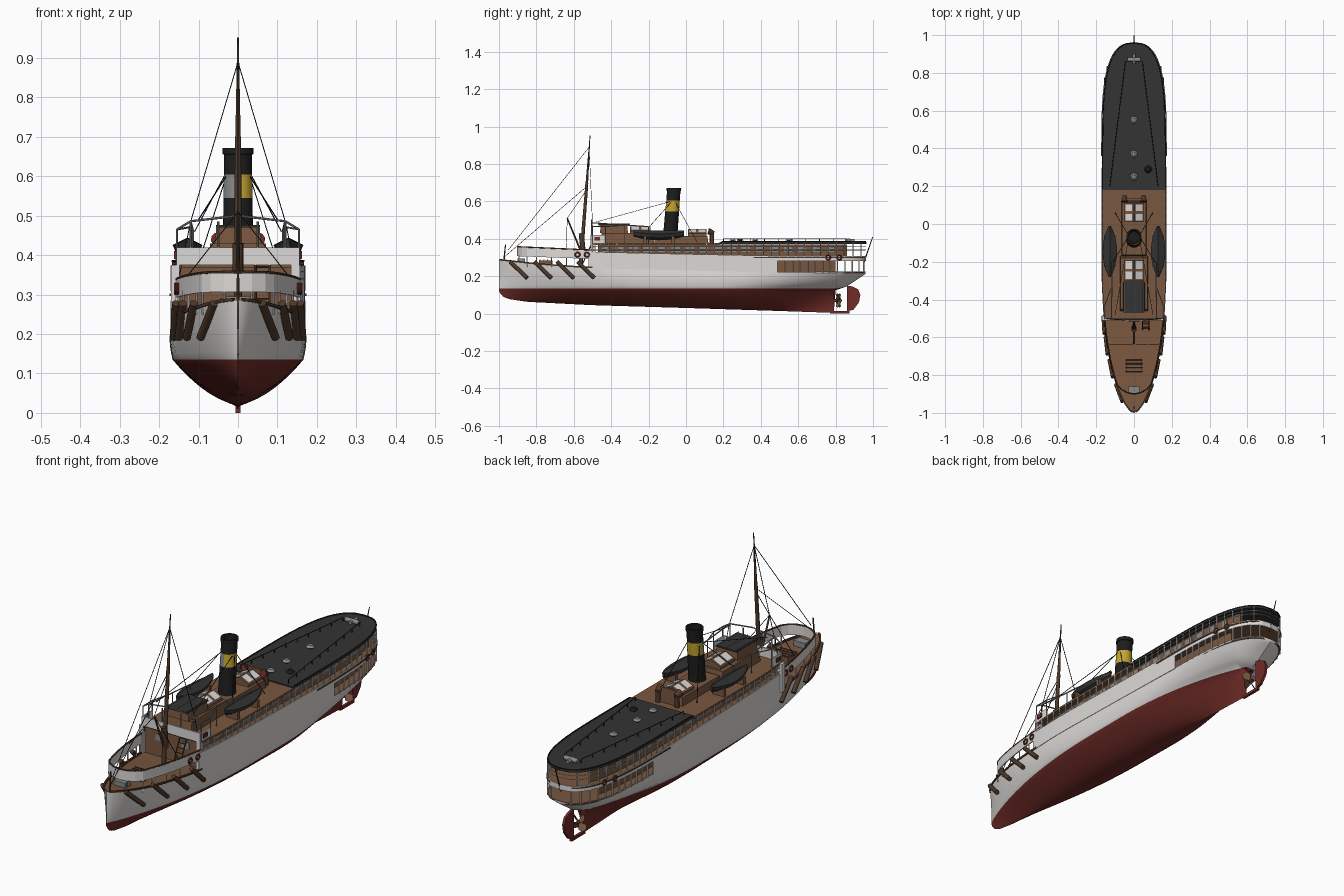
import bpy, bmesh, math
from mathutils import Vector

if "Cube" in bpy.data.objects:
    bpy.data.objects.remove(bpy.data.objects["Cube"])
V = Vector

def mat(name, c):
    m = bpy.data.materials.new(name)
    m.diffuse_color = (*c, 1)
    m.use_nodes = True
    m.node_tree.nodes["Principled BSDF"].inputs["Base Color"].default_value = m.diffuse_color
    return m
WHITE = mat("white paint", (.72, .70, .68)); RED = mat("red bottom", (.16, .025, .02))
BROWN = mat("brown deck", (.19, .095, .05)); DARK = mat("dark roof", (.033, .033, .033))
BLACK = mat("black", (.012, .012, .013)); YELLOW = mat("yellow", (.55, .38, .03))
GREY = mat("grey metal", (.25, .25, .25)); WOOD = mat("dark wood", (.075, .04, .022))

def mesh(name, vs, fs, mats, thick=0, smooth=False):
    me = bpy.data.meshes.new(name)
    me.from_pydata([tuple(v) for v in vs], [], fs)
    for m in (mats if isinstance(mats, list) else [mats]):
        me.materials.append(m)
    bm = bmesh.new(); bm.from_mesh(me)
    bmesh.ops.recalc_face_normals(bm, faces=bm.faces)
    bm.to_mesh(me); bm.free()
    ob = bpy.data.objects.new(name, me)
    bpy.context.collection.objects.link(ob)
    if thick:
        s = ob.modifiers.new("thickness", 'SOLIDIFY'); s.thickness = thick; s.offset = 0
    if smooth:
        bpy.ops.object.select_all(action='DESELECT')
        ob.select_set(True); bpy.context.view_layer.objects.active = ob
        bpy.ops.object.shade_smooth_by_angle(angle=math.radians(40))
    return ob

def box(name, x0, x1, y0, y1, z0, z1, m, taper=1.0):
    cx, cy = (x0+x1)/2, (y0+y1)/2
    vs = []
    for z, k in ((z0, 1), (z1, taper)):
        vs += [(cx+(x-cx)*k, cy+(y-cy)*k, z) for x, y in ((x0, y0), (x1, y0), (x1, y1), (x0, y1))]
    return mesh(name, vs, [(0, 1, 2, 3), (4, 5, 6, 7), (0, 1, 5, 4), (1, 2, 6, 5), (2, 3, 7, 6), (3, 0, 4, 7)], m)

def rods(name, segs, m, n=6):
    """Cylinders given as (start, end, radius, end radius) joined in one mesh."""
    vs, fs = [], []
    for a, b, r0, r1 in segs:
        a, b = V(a), V(b); d = (b-a).normalized()
        u = d.orthogonal().normalized(); w = d.cross(u); o = len(vs)
        for p, r in ((a, r0), (b, r1)):
            vs += [p+(u*math.cos(2*math.pi*i/n)+w*math.sin(2*math.pi*i/n))*r for i in range(n)]
        fs += [(o+i, o+(i+1) % n, o+n+(i+1) % n, o+n+i) for i in range(n)]
        fs += [tuple(range(o, o+n)), tuple(range(o+n, o+2*n))]
    return mesh(name, vs, fs, m, smooth=n > 8)

def path(pts, r):
    return [(a, b, r, r) for a, b in zip(pts, pts[1:]) if (V(a)-V(b)).length > 1e-5]

def lerp(t, pts):
    for (a, p), (b, q) in zip(pts, pts[1:]):
        if t <= b:
            return p+(q-p)*max(0, (t-a)/(b-a))
    return pts[-1][1]

# plan and profile curves of the ship
def plan(y):
    if y > .3: return max(.001, .168*max(0, 1-((y-.3)/.66)**4)**.4)
    if y < -.2: return max(.001, .168*max(0, 1-((-.2-y)/.8)**2.4)**.65)
    return .168
def water(y):
    u = (y-.1)/.76 if y > .1 else max(0, (-.1-y)/.9)
    return max(.002, .166*max(0, 1-abs(u)**2.1)**.9)
def keel(y):
    return lerp(y, [(-1, .12), (-.985, .095), (-.95, .078), (-.85, .063), (-.5, .045), (0, .03), (.5, .014),
                    (.79, .004), (.8, .125), (.86, .145), (.96, .212)])
def sheer(y):
    return lerp(y, [(-1, .287), (-.8, .265), (-.55, .247), (0, .235), (.5, .222), (.96, .226)])
def top(y): return lerp(y, [(-.52, .33), (0, .318), (.5, .308), (.96, .308)])
YS = [-1, -.992, -.98, -.96, -.94, -.92, -.9, -.87] + [-.84+.04*i for i in range(41)] + [.79, .8, .82, .84] + \
     [.84+.12*math.sin(math.pi/2*i/10) for i in range(1, 11)]
def span(y0, y1): return [y0]+[y for y in YS if y0+.004 < y < y1-.004]+[y1]

# hull loft: sections below and above the waterline
WL, vs, N = .135, [], 16
for y in YS:
    k, W, D, S = keel(y), water(y), plan(y), sheer(y)
    p = .55+(.45*((-.1-y)/.9)**2 if y < -.1 else 1.7*max(0, min(1, (y-.1)/.7))**3)
    wl = max(WL, k+.001); half = []
    for i in range(9):
        s = (i/8)**1.5
        half.append((min(W, D)*s**p, k+(wl-k)*s))
    for i in range(1, N-8):
        q = i/(N-9)
        e = .6 if y > -.4 else 1
        half.append((min(W, D)+(D-min(W, D))*q**e+.006*math.sin(math.pi*q)*D/.168, wl+(S-wl)*q))
    vs += [(-x, y, z) for x, z in reversed(half)]+[(x, y, z) for x, z in half[1:]]
M = 2*N-1
fs = [(a*M+i, a*M+i+1, (a+1)*M+i+1, (a+1)*M+i) for a in range(len(YS)-1) for i in range(M-1)]
hull = mesh("hull", vs, fs, [WHITE, RED], smooth=True)
for f in hull.data.polygons:
    f.material_index = int(f.center.z < WL and f.center.y < .87)

def strip(name, y0, y1, lo, hi, m, inset=0.0, thick=.005):
    ys, vs, fs = span(y0, y1), [], []
    for s in (-1, 1):
        o = len(vs)
        for y in ys:
            x = s*max(.001, plan(y)-inset)
            vs += [(x, y, lo(y)), (x, y, hi(y))]
        fs += [(o+2*i, o+2*i+2, o+2*i+3, o+2*i+1) for i in range(len(ys)-1)]
    return mesh(name, vs, fs, m, thick)

def deck(name, y0, y1, z, m, inset=0.0, thick=.006):
    ys = span(y0, y1)
    vs = [(s*max(.001, plan(y)-inset), y, z(y)) for y in ys for s in (-1, 1)]
    return mesh(name, vs, [(2*i, 2*i+1, 2*i+3, 2*i+2) for i in range(len(ys)-1)], m, thick)

# decks and topsides
deck("main_deck", -.99, .955, lambda y: sheer(y)-.006, BROWN, .003)
deck("upper_deck", -.49, .955, lambda y: top(y)-.008, BROWN, .004)
strip("topsides", -.52, .49, lambda y: sheer(y)-.004, top, WHITE)
strip("stern_band", .49, .96, lambda y: .282, top, WHITE)
strip("stern_rub_rail", .36, .95, lambda y: .297, lambda y: .303, WOOD, -.003)
deck("boat_deck", -.5, .18, lambda y: .372, BROWN, 0, .01)
deck("aft_roof", .18, .965, lambda y: .378, DARK, 0, .01)
strip("upper_house", -.47, .86, lambda y: top(y)-.008, lambda y: .37, BROWN, .035)
strip("lower_house", .3, .8, lambda y: .215, lambda y: .3, BROWN, .05)
box("front_wall", -.15, .15, -.495, -.485, .235, .372, BROWN)
for s in (-1, 1):
    box("front_wall_wing", s*.152-.018, s*.152+.004, -.51, -.485, .24, .375, WHITE)
    box("front_window", s*.07-.02, s*.07+.02, -.499, -.494, .32, .35, GREY)
for i in range(17):
    y = -.43+.075*i
    for s in (-1, 1):
        x = s*(plan(y)-.034)
        box("window", x-.003, x+.003, y-.022, y+.022, .328, .36, GREY)

# railings and stern posts
segs = []
for s in (-1, 1):
    for z in (.34, .358):
        segs += path([(s*plan(y), y, z) for y in span(-.5, .96)], .0018)
    for i in range(34):
        y = -.5+.0435*i
        segs.append(((s*plan(y), y, top(y)), (s*plan(y), y, .374), .003, .003))
    for y in (.53, .57, .61, .65, .69, .73, .77, .81, .85, .89, .925, .95):
        segs.append(((s*plan(y), y, .22), (s*plan(y), y, .285), .004, .004))
rods("white_rails", segs, WHITE)
segs = []
for s in (-1, 1):
    segs += path([(s*.128, .2, .4), (s*.045, .86, .4)], .002)
    for i in range(10):
        a = (s*(.128-.083*i/9), .2+.66*i/9)
        segs.append(((*a, .38), (*a, .4), .002, .002))
    segs += path([(s*(plan(y)-.002), y, .385) for y in span(.19, .96)], .003)
rods("roof_rails", segs, BLACK)

# raised bow screen curving across the foredeck
half = [(plan(y)-.002, y) for y in span(-.85, -.5)][::-1]+[(.068, -.875), (.035, -.893), (0, -.9)]
pts = half+[(-x, y) for x, y in half[-2::-1]]
vs = []
for x, y in pts:
    vs += [(x, y, lerp(y, [(-.9, .307), (-.5, .292)])), (x, y, lerp(y, [(-.9, .356), (-.5, .338)]))]
mesh("bow_screen", vs, [(2*i, 2*i+2, 2*i+3, 2*i+1) for i in range(len(pts)-1)], WHITE, .005)
rods("bow_screen_posts", [((x, y, .25), (x, y, .31), .003, .003) for x, y in pts[::2]], WHITE)
rods("bow_screen_cap", path([(x, y, lerp(y, [(-.9, .357), (-.5, .339)])) for x, y in pts], .004), WOOD)
strip("bow_cap_rail", -.995, -.5, lambda y: sheer(y)-.003, lambda y: sheer(y)+.005, WOOD, 0, .008)

# hanging log fenders and lifebuoys
segs = []
for s in (-1, 1):
    for y in (-.94, -.81, -.69, -.58):
        segs.append(((s*(plan(y)+.008), y, .278), (s*(plan(y+.09)+.004), y+.09, .19), .0105, .0105))
rods("log_fenders", segs, WOOD, 10)
for s in (-1, 1):
    for y in (-.58, -.53, .76, .82):
        bpy.ops.mesh.primitive_torus_add(location=(s*(plan(y)+.004), y, .315 if y < 0 else .3),
            rotation=(0, math.pi/2, 0), major_radius=.012, minor_radius=.004, major_segments=16, minor_segments=6)
        b = bpy.context.object; b.name = "lifebuoy"; b.data.materials.append(RED)

# foredeck fittings
box("fore_hatch", -.042, .042, -.785, -.715, .255, .285, BROWN)
rods("hatch_bars", [((-.045, -.78+.02*i, .287), (.045, -.78+.02*i, .287), .003, .003) for i in range(4)], WOOD)
box("winch", -.03, .03, -.9, -.86, .265, .295, GREY)
segs = [((x, -.56, .25), (x, -.5, .385), .003, .003) for x in (.045, .08)]
segs += [((.045, -.56+.009*i, .25+.02*i), (.08, -.56+.009*i, .25+.02*i), .002, .002) for i in range(1, 7)]
rods("deck_ladder", segs, WOOD)

# bridge front, awning frame
for s in (-1, 1):
    box("bridge_wing", s*.153-.003, s*.153+.003, -.505, -.43, .375, .42, WHITE)
    box("side_lamp", s*.158-.004, s*.158+.004, -.49, -.46, .39, .41, RED)
box("bridge_front", -.156, .156, -.51, -.503, .375, .42, WHITE)
segs = []
for s in (-1, 1):
    segs += path([(0, -.505, .5), (s*.12, -.505, .486), (s*.155, -.5, .465)], .003)
    segs += path([(s*.12, -.505, .486), (s*.115, -.2, .465), (s*.115, -.2, .375)], .003)
    segs += [((s*x, -.505, .41), (s*x, -.505, .485), .003, .003) for x in (.05, .12)]
    segs += [((s*.155, y, .37), (s*.155, y, .465), .0025, .0025) for y in (-.5, -.43)]
    segs += path([(s*.155, -.5, .465), (s*.155, -.43, .465), (s*.117, -.33, .472)], .0025)
    segs += path([(s*.117, -.33, .472), (s*.117, -.33, .375)], .0025)
rods("bridge_frame", segs, GREY)

# deckhouses and skylights
box("main_house", -.075, .075, -.46, -.17, .375, .43, BROWN, .94)
box("wheelhouse", -.058, .058, -.46, -.31, .43, .47, BROWN, .95)
box("wheelhouse_roof", -.056, .056, -.468, -.305, .47, .477, DARK)
box("funnel_casing", -.065, .065, -.17, .12, .375, .415, BROWN, .96)
rods("roof_bars", [((x, -.47, .479), (x, -.3, .479), .002, .002) for x in (-.05, 0, .05)], GREY)
for y0, y1, z in ((-.3, -.19, .43), (.01, .11, .415)):
    vs = [(x, y, z+h) for y in (y0, y1) for x, h in ((-.05, 0), (-.05, .012), (0, .036), (.05, .012), (.05, 0))]
    mesh("skylight", vs, [(i, i+1, i+6, i+5) for i in range(4)]+[(0, 1, 2, 3, 4), (5, 6, 7, 8, 9)], BROWN)
    for s in (-1, 1):
        for k in (0, 1):
            a, b = y0+.008+k*.5*(y1-y0), y0-.006+(k+1)*.5*(y1-y0)
            mesh("skylight_pane", [(s*x, y, z+.038-.48*x) for x, y in ((.006, a), (.045, a), (.045, b), (.006, b))],
                 [(0, 1, 2, 3)], WHITE, .003)
for s in (-1, 1):
    rods("cowl_vent", [((s*.05, .14, .375), (s*.05, .14, .43), .011, .011),
                       ((s*.05, .15, .43), (s*.05, .12, .44), .01, .019)], WOOD, 10)
    rods("cowl_mouth", [((s*.05, .12, .44), (s*.05, .118, .4405), .017, .017)], RED, 10)
box("bench_back", -.045, .045, .125, .135, .375, .45, BROWN)

# funnel: raked rings, coloured band by height and direction
n, rings = 32, [(.41, .04), (.435, .038), (.545, .037), (.605, .036), (.655, .036), (.656, .039), (.672, .039), (.672, .03), (.6, .03)]
vs = [(r*math.cos(2*math.pi*i/n), -.085+(z-.41)*.08+r*math.sin(2*math.pi*i/n), z) for z, r in rings for i in range(n)]
fs = [(a*n+i, a*n+(i+1) % n, (a+1)*n+(i+1) % n, (a+1)*n+i) for a in range(len(rings)-1) for i in range(n)]
fs.append(tuple(range((len(rings)-1)*n, len(rings)*n)))
fun = mesh("funnel", vs, fs, [BLACK, YELLOW, GREY], smooth=True)
for j, f in enumerate(fun.data.polygons):
    if 2*n <= j < 3*n:
        f.material_index = 2 if (f.center.x < 0 and f.center.y < -.075) else 1

# covered lifeboats with chocks
for s in (-1, 1):
    vs, m = [], 9
    for i in range(m):
        t = -1+2*i/(m-1); w = .038*(1-.85*abs(t)**2.2)
        vs += [(s*.128+x, -.145+.135*t, z) for x, z in ((0, .392+.02*t*t), (-w*.75, .405+.014*t*t), (-w, .426+.01*t*t),
               (0, .445), (w, .426+.01*t*t), (w*.75, .405+.014*t*t))]
    fs = [(6*a+i, 6*a+(i+1) % 6, 6*a+6+(i+1) % 6, 6*a+6+i) for a in range(m-1) for i in range(6)]
    mesh("lifeboat", vs, fs+[tuple(range(6)), tuple(range(6*m-6, 6*m))], DARK)
    for y in (-.22, -.07):
        box("boat_chock", s*.128-.03, s*.128+.03, y-.008, y+.008, .375, .412, BROWN)

# aft roof ventilators and stern gear
for x, y in ((0, .55), (0, .37), (0, .25), (.075, .29)):
    rods("vent_stem", [((x, y, .38), (x, y, .392), .01, .01)], BLACK, 12)
    rods("vent_cap", [((x, y, .39), (x, y, .4), .02, .011)], GREY if x == 0 else BLACK, 12)
rods("stern_gear", [((-.035, .87, .392), (.035, .87, .392), .011, .011), ((0, .85, .39), (0, .9, .39), .009, .009)], GREY, 10)
rods("flagpoles", [((0, .95, .27), (0, .998, .41), .004, .002), ((0, -.975, .27), (0, -.965, .37), .004, .003)], WOOD)

# mast, derrick and rigging
rods("mast", [((0, -.565, .24), (0, -.53, .7), .011, .008), ((0, -.53, .7), (0, -.513, .952), .007, .002)], WOOD, 12)
rods("derrick", [((0, -.565, .34), (0, -.635, .51), .005, .004), ((0, -.55, .33), (0, -.56, .43), .014, .014)], WOOD, 10)
T = (0, -.518, .89)
segs = [(T, (0, -.95, .34)), ((0, -.53, .68), (0, -.975, .3)), ((0, -.635, .51), (0, -.532, .66))]
for s in (-1, 1):
    segs += [(T, (s*.12, -.5, .485)), ((s*.12, -.5, .485), (s*.15, -.5, .34)), ((0, -.635, .51), (s*.13, -.64, .345)),
             ((s*.03, -.08, .6), (s*.1, -.48, .49)), ((s*.035, -.075, .6), (s*.11, -.2, .46)), ((s*.03, -.06, .6), (s*.1, .06, .38))]
rods("rigging", [(a, b, .0016, .0016) for a, b in segs], BLACK, 4)

# rudder, sole piece and propeller
prof = [(.86, .012), (.895, .02), (.925, .06), (.932, .1), (.92, .13), (.89, .145), (.86, .15)]
k = len(prof)
mesh("rudder", [(x, y, z) for x in (-.006, .006) for y, z in prof],
     [tuple(range(k)), tuple(range(k, 2*k))]+[(i, (i+1) % k, k+(i+1) % k, k+i) for i in range(k)], RED)
box("sole_piece", -.006, .006, .77, .875, 0, .013, RED)
rods("propeller_hub", [((0, .78, .07), (0, .835, .07), .01, .006)], WOOD, 10)
for i in range(4):
    a = math.pi/4+i*math.pi/2
    c, s = math.cos(a), math.sin(a)
    mesh("propeller_blade", [(c*r-s*t, .815+t*.8, .07+s*r+c*t) for r, t in ((.005, -.004), (.028, -.016), (.046, -.008),
         (.046, .008), (.028, .016), (.005, .004))], [(0, 1, 2, 3, 4, 5)], BROWN, .003)
